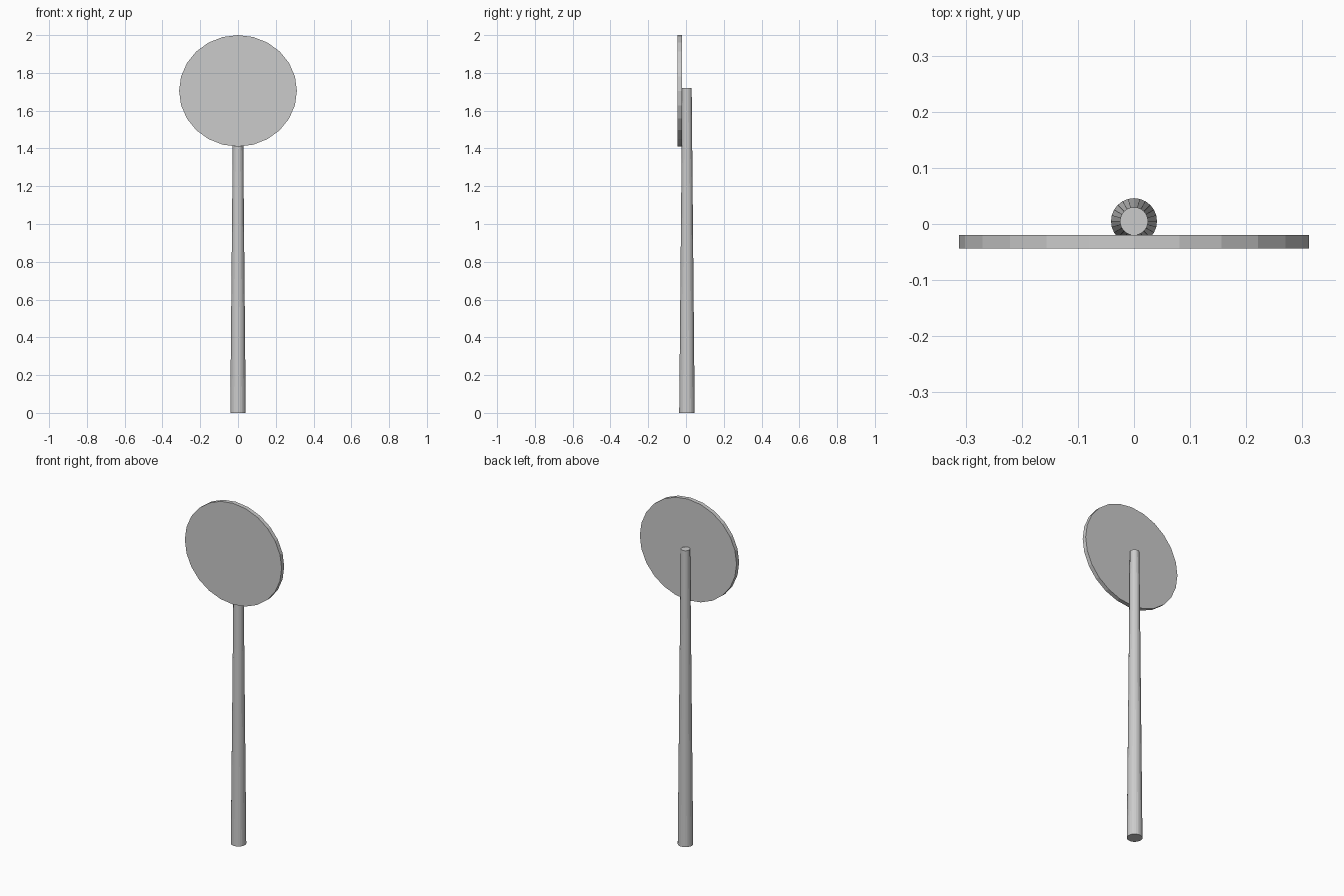
import bpy
import math

if "Cube" in bpy.data.objects:
    bpy.data.objects.remove(bpy.data.objects["Cube"])

SIDES = 24

# Tapered round post
bpy.ops.mesh.primitive_cone_add(vertices=SIDES, radius1=0.041, radius2=0.025,
                                depth=1.72, location=(0, 0.005, 0.86))
post = bpy.context.object
post.name = "post"

# Slightly squashed round sign plate, mounted on the front of the post
bpy.ops.mesh.primitive_cylinder_add(vertices=SIDES, radius=1, depth=1,
                                    location=(0, -0.032, 1.705),
                                    rotation=(math.pi / 2, 0, 0))
plate = bpy.context.object
plate.name = "sign_plate"
plate.scale = (0.312, 0.295, 0.024)
bpy.ops.object.transform_apply(location=False, rotation=True, scale=True)
